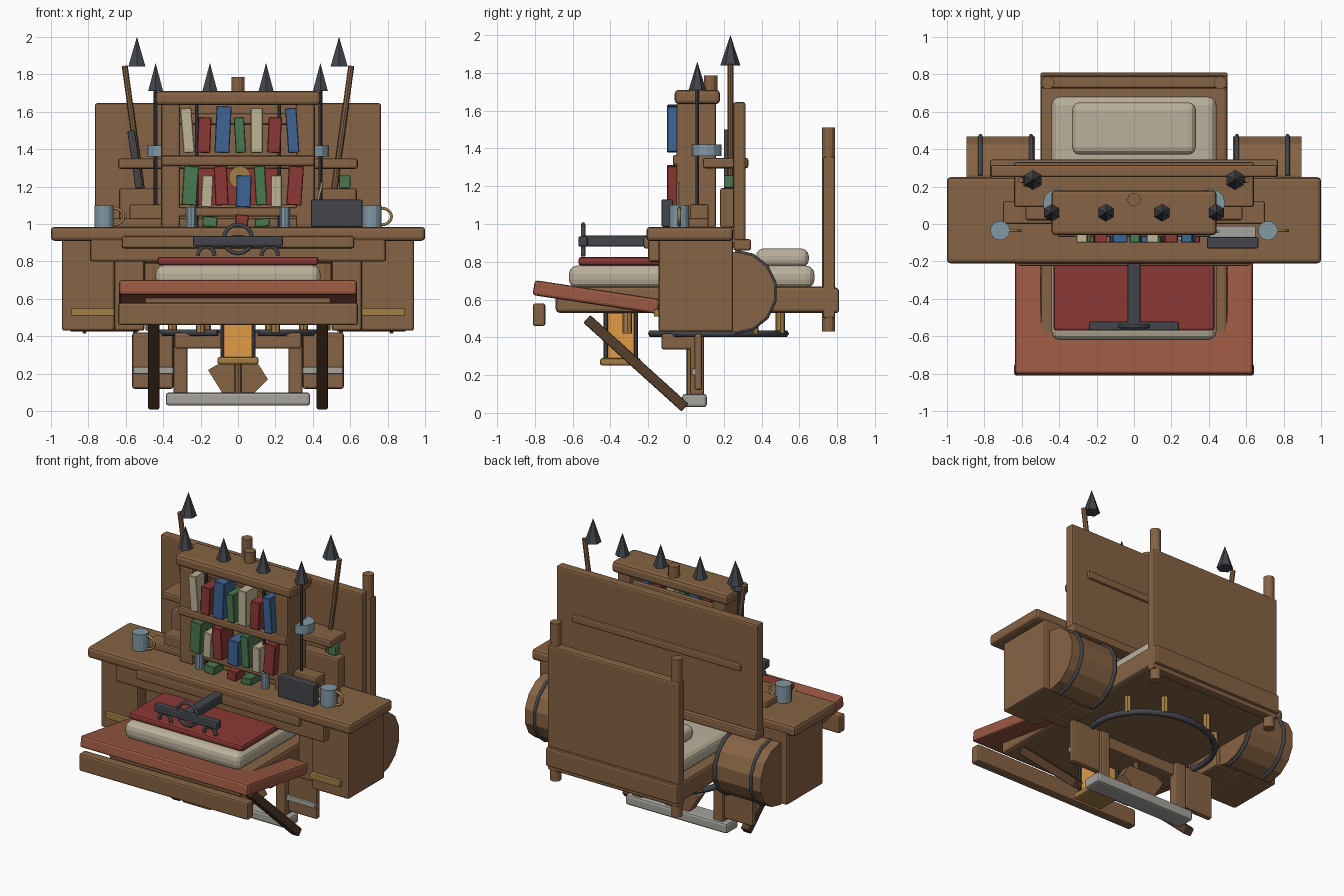
import bpy, bmesh
from math import pi, cos, sin, radians, atan2
from mathutils import Vector, Matrix

if "Cube" in bpy.data.objects:
    bpy.data.objects.remove(bpy.data.objects["Cube"])

COL = dict(wood=(.24, .125, .058), dark_wood=(.09, .047, .023), iron=(.055, .06, .07),
           cloth=(.5, .44, .33), red=(.26, .04, .035), leather=(.33, .1, .055),
           gold=(.36, .21, .06), glow=(.75, .33, .06), steel=(.22, .32, .38),
           stone=(.38, .37, .34), blue=(.05, .13, .3), green=(.07, .19, .08),
           page=(.52, .46, .3))
MATS = {}
for k, c in COL.items():
    MATS[k] = bpy.data.materials.new(k)
    MATS[k].diffuse_color = (*c, 1)


def finish(name, bm, mat, smooth=False):
    bmesh.ops.recalc_face_normals(bm, faces=bm.faces)
    me = bpy.data.meshes.new(name)
    bm.to_mesh(me)
    bm.free()
    for p in me.polygons:
        p.use_smooth = smooth
    me.materials.append(MATS[mat])
    ob = bpy.data.objects.new(name, me)
    bpy.context.collection.objects.link(ob)
    return ob


def box(name, x, y, z, mat='wood', bev=.012, rot=(0, 0, 0), seg=2):
    """Bevelled box from (min, max) ranges, optionally turned about its centre."""
    d = Vector((x[1] - x[0], y[1] - y[0], z[1] - z[0]))
    bm = bmesh.new()
    bmesh.ops.create_cube(bm, size=1, matrix=Matrix.Diagonal((*d, 1)))
    if bev:
        bmesh.ops.bevel(bm, geom=bm.edges[:], offset=min(bev, min(d) * .45),
                        segments=seg, profile=.5, affect='EDGES')
    ob = finish(name, bm, mat)
    ob.location = ((x[0] + x[1]) / 2, (y[0] + y[1]) / 2, (z[0] + z[1]) / 2)
    ob.rotation_euler = rot
    return ob


def pair(name, x, y, z, *a, **k):
    box(name + '_right', x, y, z, *a, **k)
    box(name + '_left', (-x[1], -x[0]), y, z, *a, **k)


def rod(name, a, b, r, mat='wood', n=12, r2=None):
    """Cylinder or cone between two points."""
    a, b = Vector(a), Vector(b)
    d = b - a
    bm = bmesh.new()
    m = Matrix.Translation((a + b) / 2) @ d.to_track_quat('Z', 'Y').to_matrix().to_4x4()
    bmesh.ops.create_cone(bm, cap_ends=True, segments=n, radius1=r,
                          radius2=r if r2 is None else r2, depth=d.length, matrix=m)
    return finish(name, bm, mat)


def tube(name, pts, r, mat, closed=False):
    """Round bar along a path."""
    cu = bpy.data.curves.new(name, 'CURVE')
    cu.dimensions = '3D'
    cu.bevel_depth, cu.bevel_resolution, cu.use_fill_caps = r, 1, True
    s = cu.splines.new('POLY')
    s.points.add(len(pts) - 1)
    for p, q in zip(s.points, pts):
        p.co = (*q, 1)
    s.use_cyclic_u = closed
    cu.materials.append(MATS[mat])
    ob = bpy.data.objects.new(name, cu)
    bpy.context.collection.objects.link(ob)
    return ob


def arc(c, r, a0, a1, n, plane):
    """Points on an arc; plane names the two axes used, r may be elliptic."""
    out = []
    for i in range(n + 1):
        t = radians(a0 + (a1 - a0) * i / n)
        p = list(c)
        p['xyz'.index(plane[0])] += r[0] * cos(t)
        p['xyz'.index(plane[1])] += r[1] * sin(t)
        out.append(p)
    return out


# table
box('tabletop', (-1, 1), (-.21, .25), (.91, .985), bev=.02)
box('front_apron', (-.79, .79), (-.2, -.12), (.8, .92))
box('apron_plate', (-.62, .62), (-.225, -.15), (.87, .935))
pair('side_cabinet', (.66, .94), (-.145, .25), (.43, .93))
pair('inner_panel', (.5, .66), (-.06, .2), (.43, .91))
box('rear_wall', (-.66, .66), (0, .2), (.79, .91))
pair('pull_bar', (.66, .89), (-.17, -.13), (.51, .55), 'gold', .005)

# barrels with iron straps
for s in (-1, 1):
    rod('barrel', (s * .53, .26, .64), (s * .895, .26, .64), .213, n=14)
    for x in (.55, .82):
        tube('barrel_strap', arc((s * x, .26, .64), (.215, .215), -90, 90, 7, 'yz'), .012, 'iron')

# bed
box('bed_platform', (-.5, .5), (-.69, .8), (.53, .67), bev=.02)
box('mattress', (-.44, .44), (-.62, .68), (.66, .78), 'cloth', .045, seg=3)
box('pillow', (-.33, .33), (.37, .65), (.77, .87), 'cloth', .04, seg=3)
box('blanket', (-.43, .43), (-.57, -.1), (.78, .825), 'red', .015)
box('footboard', (-.5, .5), (.725, .79), (.5, 1.355))
box('footboard_rail', (-.5, .5), (.74, .81), (.53, .66))
for s in (-1, 1):
    rod('footboard_post', (s * .46, .755, .43), (s * .46, .755, 1.51), .035)

# sloping front board with plank and struts
box('front_board', (-.635, .635), (-.81, -.14), (.573, .653), 'leather', .015, rot=(-.15, 0, 0))
box('front_plank', (-.64, .64), (-.81, -.745), (.46, .58))
L = (.52 ** 2 + .47 ** 2) ** .5
pair('strut', (.42, .48), (-.265 - L / 2, -.265 + L / 2), (.235, .29), 'dark_wood', .008,
     rot=(atan2(-.47, .52), 0, 0))

# headboard
box('headboard', (-.765, .765), (.25, .315), (.91, 1.645))
box('headboard_base', (-.77, .77), (.25, .345), (.86, .92))
box('headboard_shelf', (-.64, .64), (.09, .33), (1.295, 1.35))
pair('headboard_step', (.35, .635), (.18, .26), (.98, 1.19))
box('table_riser', (-.7, .7), (0, .12), (.98, 1.03))
box('low_shelf', (-.58, .58), (.02, .12), (1.02, 1.105))

# bookcase
box('bookcase_top', (-.44, .44), (-.06, .18), (1.635, 1.71), bev=.02)
pair('bookcase_side', (.31, .41), (-.05, .16), (.98, 1.64))
box('bookcase_mid_shelf', (-.41, .41), (-.07, .16), (1.31, 1.365))
box('bookcase_low_shelf', (-.4, .4), (-.05, .12), (1.04, 1.09))
box('bookcase_back_rail', (-.4, .4), (.1, .14), (1.53, 1.59))
box('back_cloth', (-.22, .22), (.1, .13), (1.1, 1.3), 'red', .005)
rod('chimney', (0, .13, 1.7), (0, .13, 1.785), .036)
rod('gold_disc', (.01, .02, 1.25), (.01, .05, 1.25), .06, 'gold')
books = [(-.27, .06, 1.38, 1.62, 'page', -.08), (-.18, .07, 1.38, 1.57, 'red', .04),
         (-.08, .08, 1.38, 1.63, 'blue', .05), (.01, .055, 1.38, 1.57, 'green', -.06),
         (.1, .065, 1.38, 1.62, 'page', 0), (.195, .07, 1.38, 1.57, 'red', .05),
         (.29, .06, 1.38, 1.62, 'blue', -.07), (-.255, .08, 1.1, 1.31, 'green', .06),
         (-.165, .06, 1.09, 1.26, 'page', .05), (-.09, .07, 1.1, 1.31, 'red', -.05),
         (.03, .08, 1.09, 1.26, 'blue', .03), (.12, .06, 1.1, 1.31, 'green', -.06),
         (.205, .06, 1.09, 1.26, 'page', 0), (.305, .08, 1.1, 1.31, 'red', .07),
         (-.15, .08, .985, 1.04, 'green', .06), (.02, .07, .985, 1.05, 'red', .1),
         (.13, .08, .985, 1.03, 'green', -.1)]
for x, w, z0, z1, c, t in books:
    box('book', (x - w / 2, x + w / 2), (-.1, .03), (z0, z1), c, .004, rot=(0, t, 0), seg=1)

# iron bars and spikes
for s in (-1, 1):
    rod('shelf_bar', (s * .22, -.03, .985), (s * .22, -.03, 1.64), .01, 'iron', 8)
    rod('corner_bar', (s * .44, .06, .985), (s * .44, .06, 1.73), .01, 'iron', 8)
    for x in (.15, .44):
        rod('spike', (s * x, .06, 1.71), (s * x, .06, 1.86), .046, 'iron', 6, 0)
    rod('corner_clamp', (s * .41, .11, 1.36), (s * .41, .11, 1.42), .077, 'steel', 12)
    rod('small_cup', (s * .25, -.06, .985), (s * .25, -.06, 1.09), .028, 'steel', 10)
    rod('spear_pole', (s * .515, .235, 1.19), (s * .605, .235, 1.845), .016, 'wood', 8)
    rod('spear_head', (s * .54, .235, 1.84), (s * .54, .235, 2), .053, 'iron', 6, 0)
box('sword', (-.57, -.53), (.2, .225), (1.19, 1.5), 'iron', .006, rot=(0, -.14, 0))
box('bottle', (.54, .6), (.2, .25), (1.19, 1.26), 'green', .008)

# mugs, ledger and candle
for x in (-.715, .715):
    rod('mug', (x, -.035, .98), (x, -.035, 1.1), .052, 'steel', 14)
    tube('mug_handle', arc((x + .05, -.035, 1.04), (.055, .045), -90, 90, 8, 'xz'), .009, 'gold')
box('ledger', (.39, .665), (-.13, -.07), (.985, 1.13), 'iron', .008)
box('paper', (.39, .65), (-.07, -.01), (.98, 1.0), 'stone', .004)
rod('quill', (.42, -.04, 1.1), (.45, -.04, 1.22), .008, 'page', 6)

# iron crank on the bed
box('crank_bar', (-.24, .24), (-.57, -.52), (.88, .935), 'iron', .01)
box('crank_stem', (-.035, .035), (-.55, -.1), (.88, .94), 'iron', .01)
tube('crank_ring', arc((0, -.545, .92), (.077, .077), 0, 337.5, 15, 'xz'), .012, 'iron', True)
for s in (-1, 1):
    tube('crank_foot', arc((s * .17, -.545, .83), (.045, .05), 0, 180, 8, 'xz'), .012, 'iron')

# lantern
box('lantern_glass', (-.08, .08), (-.42, -.27), (.28, .53), 'glow', .01)
box('lantern_base', (-.11, .11), (-.455, -.24), (.25, .29), 'gold', .012)
for x in (-.085, .085):
    for y in (-.425, -.265):
        rod('lantern_frame', (x, y, .28), (x, y, .54), .011, 'iron', 6)

# undercarriage
tube('under_ring', arc((0, .165, .42), (.42, .36), -75, 255, 26, 'xy'), .02, 'iron')
for s in (-1, 1):
    for x, y in ((.35, .36), (.17, .5), (.2, -.31)):
        rod('ring_stub', (s * x, y, .42), (s * x, y, .54), .025, 'gold', 8)
box('under_beam', (-.34, .34), (-.13, .06), (.335, .42))
pair('step_post', (.27, .345), (.02, .095), (.08, .42))
pair('foot_board', (.345, .565), (.045, .085), (.12, .42))
pair('foot_strip', (.345, .56), (.03, .055), (.2, .235), 'stone', .005)
box('step', (-.385, .385), (-.02, .11), (.03, .1), 'stone', .015)
bm = bmesh.new()
prof = [(-.16, .22), (-.11, .25), (.11, .25), (.16, .17), (.08, .09), (-.08, .09)]
f = bm.faces.new([bm.verts.new((x, .02, z)) for x, z in prof])
g = bmesh.ops.extrude_face_region(bm, geom=[f])['geom']
bmesh.ops.translate(bm, vec=(0, .07, 0), verts=[v for v in g if isinstance(v, bmesh.types.BMVert)])
finish('keel_block', bm, 'wood')
rod('keel_rod', (0, .02, .1), (0, .02, .42), .018, 'wood', 8)

for m in bpy.data.materials:
    if m.users and not m.is_grease_pencil:
        m.use_nodes = True
        m.node_tree.nodes["Principled BSDF"].inputs["Base Color"].default_value = m.diffuse_color
